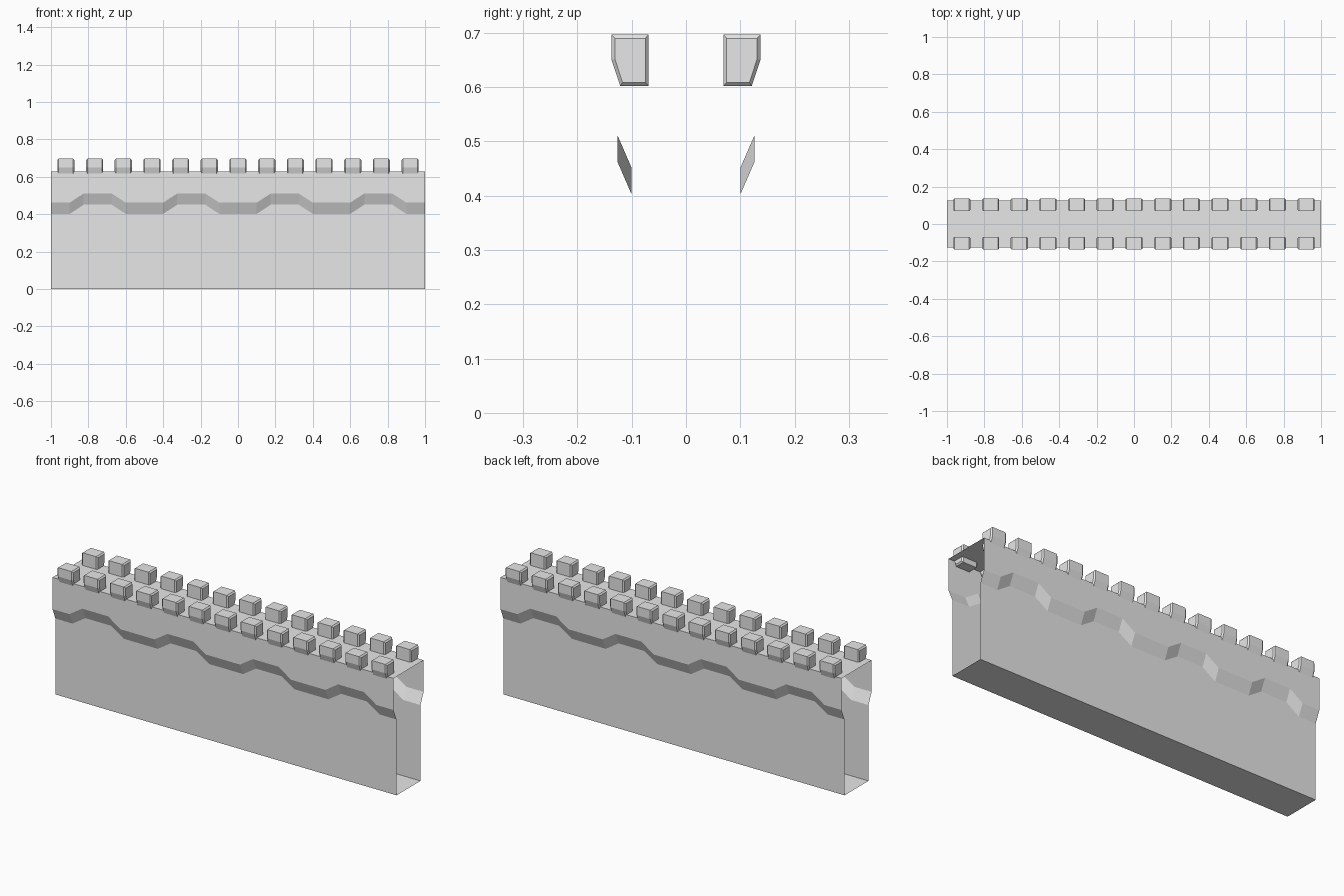
import bpy
import bmesh

cube = bpy.data.objects.get("Cube")
if cube:
    bpy.data.objects.remove(cube, do_unlink=True)

# One plain stone colour
stone = bpy.data.materials.new("grey stone")
stone.use_nodes = True
colour = (0.8, 0.8, 0.8, 1)
stone.diffuse_color = colour
stone.node_tree.nodes["Principled BSDF"].inputs["Base Color"].default_value = colour


def loft(name, sections, capped):
    """Skin a row of closed cross-sections with flat quads."""
    bm = bmesh.new()
    rings = [[bm.verts.new(p) for p in ring] for ring in sections]
    for a, b in zip(rings, rings[1:]):
        for i in range(len(a)):
            j = (i + 1) % len(a)
            bm.faces.new((a[i], a[j], b[j], b[i]))
    if capped:
        bm.faces.new(rings[0][::-1])
        bm.faces.new(rings[-1])
    mesh = bpy.data.meshes.new(name)
    bm.to_mesh(mesh)
    bm.free()
    mesh.materials.append(stone)
    obj = bpy.data.objects.new(name, mesh)
    bpy.context.collection.objects.link(obj)
    return obj


# Wall: open-ended shell whose overhanging ledge steps up and down
LOWER, UPPER, TOP = 0.10, 0.126, 0.63
LEDGE, RISE, STEP = 0.402, 0.06, 0.049
stations = [(-1, 0)]
for k in range(4):
    x = -0.75 + 0.5 * k
    stations += [(x - 0.15, 0), (x - 0.075, STEP), (x + 0.075, STEP), (x + 0.15, 0)]
stations.append((1, 0))


def wall_section(x, lift):
    z = LEDGE + lift
    half = [(LOWER, 0), (LOWER, z), (UPPER, z + RISE), (UPPER, TOP)]
    loop = half + [(-y, h) for y, h in reversed(half)]
    return [(x, y, h) for y, h in loop]


loft("wall_shell", [wall_section(x, lift) for x, lift in stations], False)

# Battlements: blocks with a sloping outer foot and chamfered ends
OUTER = [(0.069, 0.602), (0.121, 0.602), (0.137, 0.65), (0.137, 0.697), (0.069, 0.697)]
INNER = [(0.075, 0.609), (0.117, 0.609), (0.131, 0.652), (0.131, 0.69), (0.075, 0.69)]
HALF, CHAMFER, COUNT = 0.046, 0.007, 13


def merlon(name, cx, side):
    profile = [(-HALF, INNER), (CHAMFER - HALF, OUTER), (HALF - CHAMFER, OUTER), (HALF, INNER)]
    # Turn the block half round for the front row
    rings = [[(cx + side * x, side * y, z) for y, z in ring] for x, ring in profile]
    loft(name, rings, True)


for side, row in ((-1, "front"), (1, "back")):
    for i in range(COUNT):
        merlon(f"{row}_merlon_{i + 1}", -0.92 + 1.84 * i / (COUNT - 1), side)
